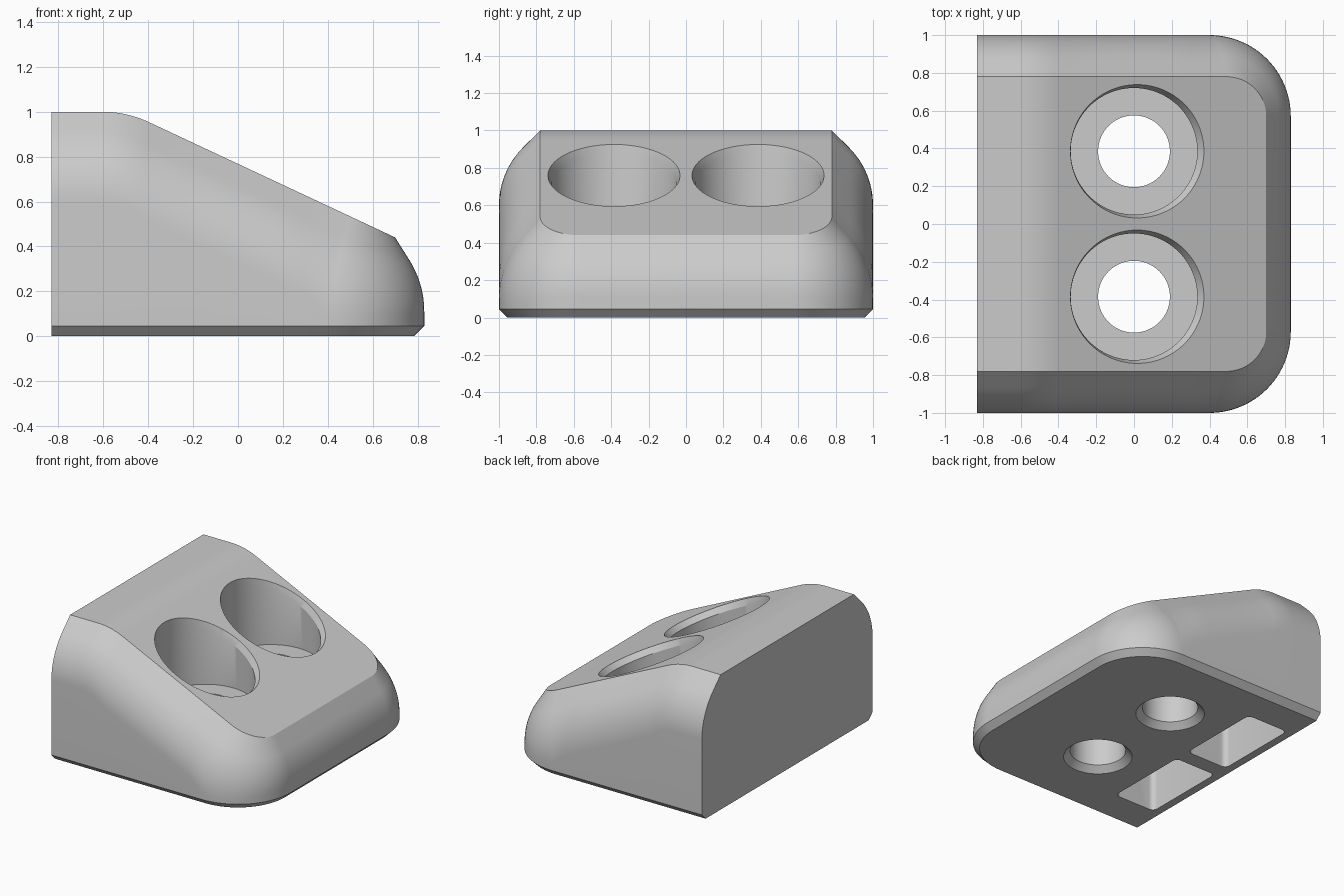
import bpy, bmesh, math

if "Cube" in bpy.data.objects:
    bpy.data.objects.remove(bpy.data.objects["Cube"])

grey = bpy.data.materials.new("plain_grey")
grey.use_nodes = True
COLOUR = (0.6, 0.6, 0.6, 1)
grey.diffuse_color = COLOUR
grey.node_tree.nodes["Principled BSDF"].inputs["Base Color"].default_value = COLOUR

BACK, SLOPE, CHAMFER = -0.83, 0.468, 0.045
HOLE_Y = 0.385


def slope_z(x):
    return 0.768 - SLOPE * x


def top_z(x):
    # Flat crest, blended by a parabola into the long slope
    if x < -0.6:
        return 1.0
    if x < -0.39:
        return 1 - SLOPE * (x + 0.6) ** 2 / 0.42
    return slope_z(x)


def new_object(name, bm):
    bmesh.ops.recalc_face_normals(bm, faces=bm.faces)
    mesh = bpy.data.meshes.new(name)
    bm.to_mesh(mesh)
    bm.free()
    mesh.materials.append(grey)
    ob = bpy.data.objects.new(name, mesh)
    bpy.context.collection.objects.link(ob)
    return ob


def edge_profile(theta, steps=12):
    # (inset, height) fractions: an arc tangent to the wall, then a straight chamfer
    r, a = 0.435, 0.125
    pts = [(r * (1 - math.cos(theta * i / steps)), r * math.sin(theta * i / steps))
           for i in range(steps + 1)]
    pts.append((pts[-1][0] + a * math.sin(theta), pts[-1][1] + a * math.cos(theta)))
    return [(p / pts[-1][0], q / pts[-1][1]) for p, q in pts]


def column(foot, crest, normal, drop, theta):
    # One vertical section of the wall, from the bottom face to the top edge
    z1 = top_z(crest[0])
    pts = [(foot[0] - CHAMFER * normal[0], foot[1] - CHAMFER * normal[1], 0),
           (foot[0], foot[1], CHAMFER)]
    for f, g in edge_profile(theta):
        pts.append((foot[0] + (crest[0] - foot[0]) * f,
                    foot[1] + (crest[1] - foot[1]) * f, z1 - drop * (1 - g)))
    return pts


def build_body():
    columns = []
    side_x = [BACK, -0.7] + [-0.6 + 0.21 * i / 10 for i in range(11)] + [-0.1, 0.15, 0.3]
    for x in side_x:
        slope = min(max((x + 0.6) / 0.21, 0), 1) * SLOPE
        columns.append(column((x, 1), (x, 0.78), (0, 1),
                              0.4 * math.hypot(1, slope), math.radians(45)))
    steps = 24
    for i in range(steps + 1):
        t = i / steps
        s = t * t * (3 - 2 * t)
        c, n = math.sin(t * math.pi / 2), math.cos(t * math.pi / 2)
        columns.append(column((0.4 + 0.43 * c, 0.57 + 0.43 * n),
                              (0.49 + 0.21 * c, 0.57 + 0.21 * n), (c, n),
                              0.44 - 0.11 * s, math.radians(45 - 12.5 * s)))
    bm = bmesh.new()
    left = [[bm.verts.new(p) for p in col] for col in columns]
    right = [[bm.verts.new((x, -y, z)) for x, y, z in col] for col in columns]
    # Walls follow one side, the front, then back along the other side
    ring = left + right[::-1]
    for a, b in zip(ring, ring[1:]):
        for k in range(len(a) - 1):
            bm.faces.new((a[k], b[k], b[k + 1], a[k + 1]))
    # Top and bottom strips span between the two sides
    for i in range(len(left) - 1):
        for k in (0, -1):
            bm.faces.new((left[i][k], left[i + 1][k], right[i + 1][k], right[i][k]))
    bm.faces.new(left[0] + right[0][::-1])
    return new_object("wedge_body", bm)


def loft(name, rings):
    bm = bmesh.new()
    rows = [[bm.verts.new(p) for p in ring] for ring in rings]
    n = len(rows[0])
    for a, b in zip(rows, rows[1:]):
        for k in range(n):
            bm.faces.new((a[k], a[(k + 1) % n], b[(k + 1) % n], b[k]))
    bm.faces.new(rows[0])
    bm.faces.new(rows[-1])
    return new_object(name, bm)


def circle(cx, cy, r, height, n=96):
    pts = [(cx + r * math.cos(math.tau * i / n), cy + r * math.sin(math.tau * i / n))
           for i in range(n)]
    return [(x, y, height(x) if callable(height) else height) for x, y in pts]


def rounded_rect(x0, x1, y0, y1, r, z):
    pts = []
    corners = [(x1 - r, y1 - r), (x0 + r, y1 - r), (x0 + r, y0 + r), (x1 - r, y0 + r)]
    for q, (cx, cy) in enumerate(corners):
        for i in range(7):
            a = (q + i / 6) * math.pi / 2
            pts.append((cx + r * math.cos(a), cy + r * math.sin(a), z))
    return pts


def cut(body, cutter):
    cutter.hide_render = True
    mod = body.modifiers.new(cutter.name, "BOOLEAN")
    mod.object, mod.operation, mod.solver = cutter, "DIFFERENCE", "EXACT"
    bpy.context.view_layer.objects.active = body
    bpy.ops.object.modifier_apply(modifier=mod.name)
    bpy.data.objects.remove(cutter)


body = build_body()
for side, label in ((1, "left"), (-1, "right")):
    y = side * HOLE_Y
    # Wide counterbore with a slim flared rim on the slope
    cut(body, loft(label + "_counterbore", [
        circle(0, y, 0.335, 0.4),
        circle(0, y, 0.335, lambda x: slope_z(x) - 0.05),
        circle(0.017, y, 0.353, slope_z),
        circle(0.017, y, 0.353, 1.3)]))
    # Through hole, countersunk at the bottom
    cut(body, loft(label + "_through_hole", [
        circle(0, y, 0.235, -0.1), circle(0, y, 0.235, 0),
        circle(0, y, 0.19, CHAMFER), circle(0, y, 0.19, 0.5)]))
    # Deep rounded pocket in the underside
    cut(body, loft(label + "_pocket", [
        rounded_rect(-0.77, -0.43, y - 0.325, y + 0.325, 0.04, z) for z in (-0.1, 0.75)]))

bpy.ops.object.select_all(action="DESELECT")
body.select_set(True)
bpy.context.view_layer.objects.active = body
bpy.ops.object.shade_smooth_by_angle(angle=math.radians(22))
